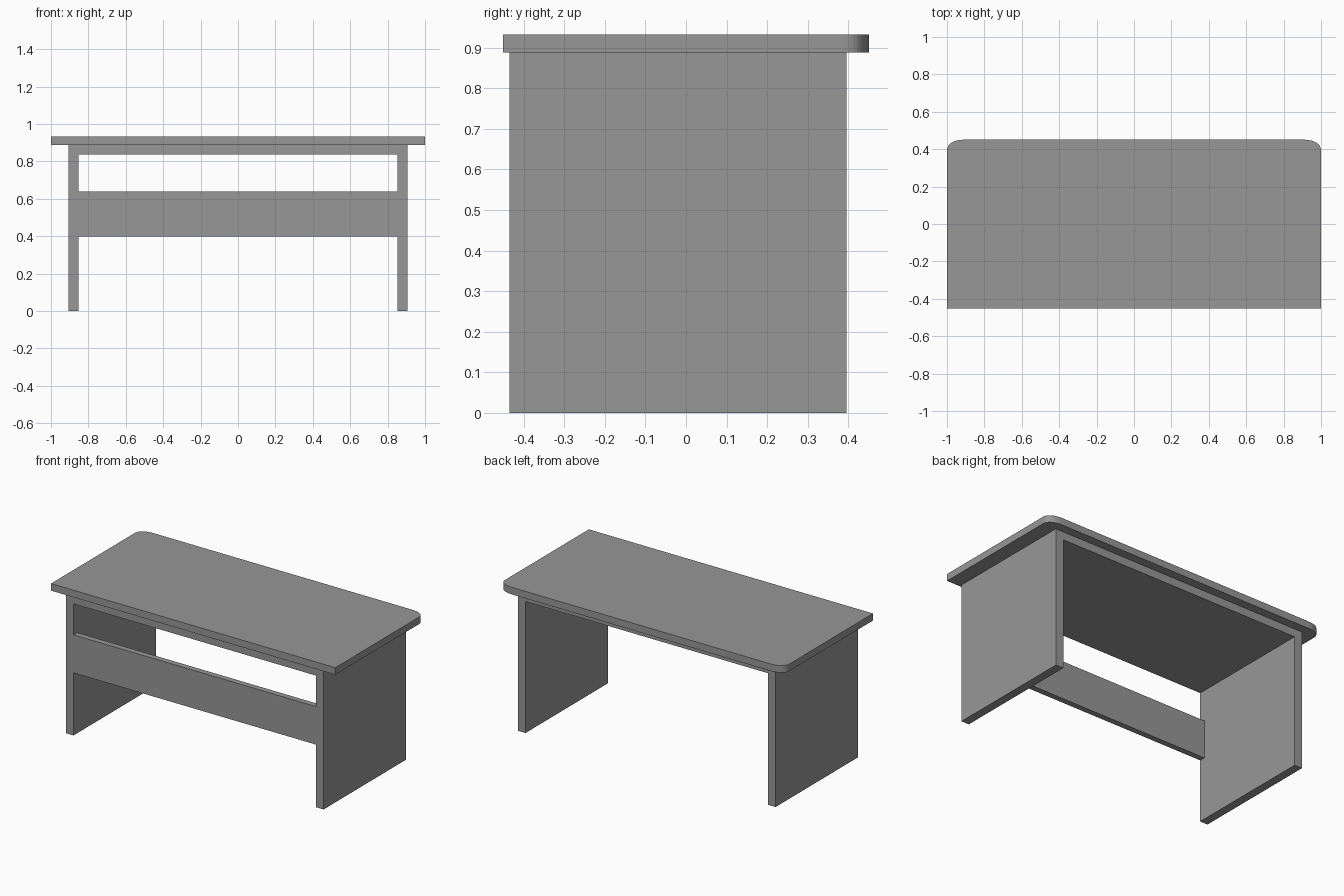
import bpy
import bmesh
import math
from mathutils import Vector

cube = bpy.data.objects.get("Cube")
if cube:
    bpy.data.objects.remove(cube, do_unlink=True)

# Single plain grey finish
GREY = (0.31, 0.31, 0.31, 1.0)
grey = bpy.data.materials.new("plain_grey")
grey.use_nodes = True
grey.diffuse_color = GREY
grey.node_tree.nodes["Principled BSDF"].inputs["Base Color"].default_value = GREY


def extrude_outline(name, points, direction):
    """Fill a closed outline and extrude it into a solid slab."""
    bm = bmesh.new()
    face = bm.faces.new([bm.verts.new(p) for p in points])
    result = bmesh.ops.extrude_face_region(bm, geom=[face], use_keep_orig=True)
    moved = [v for v in result["geom"] if isinstance(v, bmesh.types.BMVert)]
    bmesh.ops.translate(bm, verts=moved, vec=Vector(direction))
    bmesh.ops.recalc_face_normals(bm, faces=bm.faces)
    mesh = bpy.data.meshes.new(name)
    bm.to_mesh(mesh)
    bm.free()
    mesh.materials.append(grey)
    obj = bpy.data.objects.new(name, mesh)
    bpy.context.collection.objects.link(obj)
    return obj


# Main dimensions
half_width, half_depth = 1.0, 0.451
height, top_base, rail_base = 0.933, 0.888, 0.837
leg_out, leg_in = 0.907, 0.853
frame_front, frame_back = -0.435, 0.395

# Desktop: square front corners, softly rounded back corners
corner_x, corner_y, squareness = 0.1, 0.06, 2.3
steps = 10
right_corner = []
for i in range(steps + 1):
    a = math.pi / 2 * i / steps
    cx = max(math.cos(a), 0) ** (2 / squareness)
    sy = max(math.sin(a), 0) ** (2 / squareness)
    right_corner.append((half_width - corner_x * (1 - cx),
                         half_depth - corner_y * (1 - sy), top_base))
left_corner = [(-x, y, z) for x, y, z in reversed(right_corner)]
outline = ([(-half_width, -half_depth, top_base), (half_width, -half_depth, top_base)]
           + right_corner + left_corner)
extrude_outline("desktop", outline, (0, 0, height - top_base))

# Frame: two side panels joined by a flat board under the desktop
half_frame = [(leg_out, top_base), (leg_out, 0), (leg_in, 0), (leg_in, rail_base)]
profile = half_frame + [(-x, z) for x, z in reversed(half_frame)]
extrude_outline("side_frame", [(x, frame_front, z) for x, z in profile],
                (0, frame_back - frame_front, 0))

# Front panel between the legs, flush with their front edges
panel_low, panel_high, panel_thickness = 0.398, 0.64, 0.037
panel = [(-leg_in, panel_low), (leg_in, panel_low), (leg_in, panel_high), (-leg_in, panel_high)]
extrude_outline("front_panel", [(x, frame_front, z) for x, z in panel],
                (0, panel_thickness, 0))
